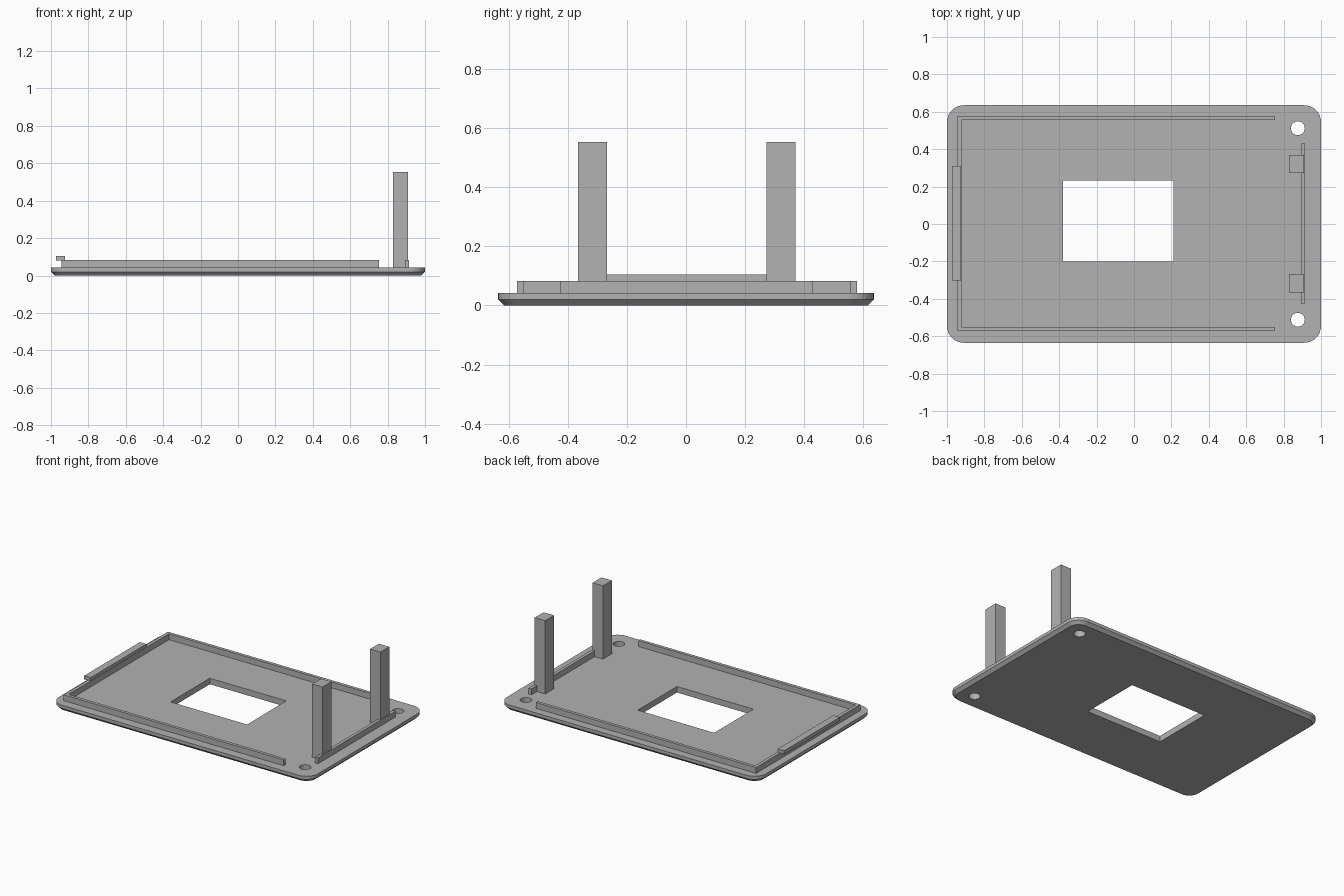
import bpy
import bmesh
from math import cos, sin, pi

cube = bpy.data.objects.get("Cube")
if cube:
    bpy.data.objects.remove(cube, do_unlink=True)

# Single grey plastic
GREY = (0.445, 0.445, 0.445, 1)
plastic = bpy.data.materials.new("grey plastic")
plastic.use_nodes = True
plastic.diffuse_color = GREY
plastic.node_tree.nodes["Principled BSDF"].inputs["Base Color"].default_value = GREY

HALF_X, HALF_Y, RADIUS = 1.0, 0.635, 0.09
PLATE_TOP, CHAMFER, RAIL_TOP = 0.042, 0.02, 0.083


def loft(name, rings):
    """Closed solid through a stack of matching rings."""
    bm = bmesh.new()
    loops = [[bm.verts.new(p) for p in ring] for ring in rings]
    for low, high in zip(loops, loops[1:]):
        for i in range(len(low)):
            j = (i + 1) % len(low)
            bm.faces.new((low[i], low[j], high[j], high[i]))
    bm.faces.new(loops[0][::-1])
    bm.faces.new(loops[-1])
    bmesh.ops.recalc_face_normals(bm, faces=bm.faces)
    mesh = bpy.data.meshes.new(name)
    bm.to_mesh(mesh)
    bm.free()
    mesh.materials.append(plastic)
    obj = bpy.data.objects.new(name, mesh)
    bpy.context.collection.objects.link(obj)
    return obj


def box(name, x, y, z):
    ring = [(x[0], y[0]), (x[1], y[0]), (x[1], y[1]), (x[0], y[1])]
    return loft(name, [[(px, py, h) for px, py in ring] for h in z])


def cylinder(name, cx, cy, radius, z, sides=32):
    angles = [2 * pi * i / sides for i in range(sides)]
    return loft(name, [[(cx + radius * cos(a), cy + radius * sin(a), h)
                        for a in angles] for h in z])


def rounded_ring(inset, z, steps=8):
    r = RADIUS - inset
    points = []
    for corner, (sx, sy) in enumerate([(1, 1), (-1, 1), (-1, -1), (1, -1)]):
        for i in range(steps + 1):
            a = (corner + i / steps) * pi / 2
            points.append((sx * (HALF_X - RADIUS) + r * cos(a),
                           sy * (HALF_Y - RADIUS) + r * sin(a), z))
    return points


# Base plate with a chamfered lower edge
plate = loft("base_plate", [rounded_ring(CHAMFER, 0), rounded_ring(0, CHAMFER),
                            rounded_ring(0, PLATE_TOP)])

# Window and screw holes cut through the plate
cutters = [box("window_cutter", (-0.38, 0.21), (-0.2, 0.232), (-0.1, 0.2))]
for side in (-1, 1):
    cutters.append(cylinder("hole_cutter", 0.876, side * 0.512, 0.037, (-0.1, 0.2)))
for cutter in cutters:
    mod = plate.modifiers.new("cut", "BOOLEAN")
    mod.operation = "DIFFERENCE"
    mod.solver = "EXACT"
    mod.object = cutter
depsgraph = bpy.context.evaluated_depsgraph_get()
cut_mesh = bpy.data.meshes.new_from_object(plate.evaluated_get(depsgraph))
plate.modifiers.clear()
plate.data = cut_mesh
for cutter in cutters:
    bpy.data.objects.remove(cutter, do_unlink=True)

# Locating rails around the rim
rail_z = (PLATE_TOP, RAIL_TOP)
box("back_rail", (-0.945, 0.753), (0.556, 0.578), rail_z)
box("front_rail", (-0.945, 0.753), (-0.572, -0.55), rail_z)
box("right_rail", (-0.945, -0.922), (-0.55, 0.556), rail_z)
box("left_rail", (0.892, 0.914), (-0.425, 0.43), rail_z)

# Snap ledge overhanging the right rail
box("snap_ledge", (-0.974, -0.924), (-0.303, 0.31), (RAIL_TOP - 0.003, 0.105))

# Tall square posts
box("back_post", (0.828, 0.908), (0.272, 0.37), (PLATE_TOP, 0.553))
box("front_post", (0.828, 0.908), (-0.365, -0.267), (PLATE_TOP, 0.553))
